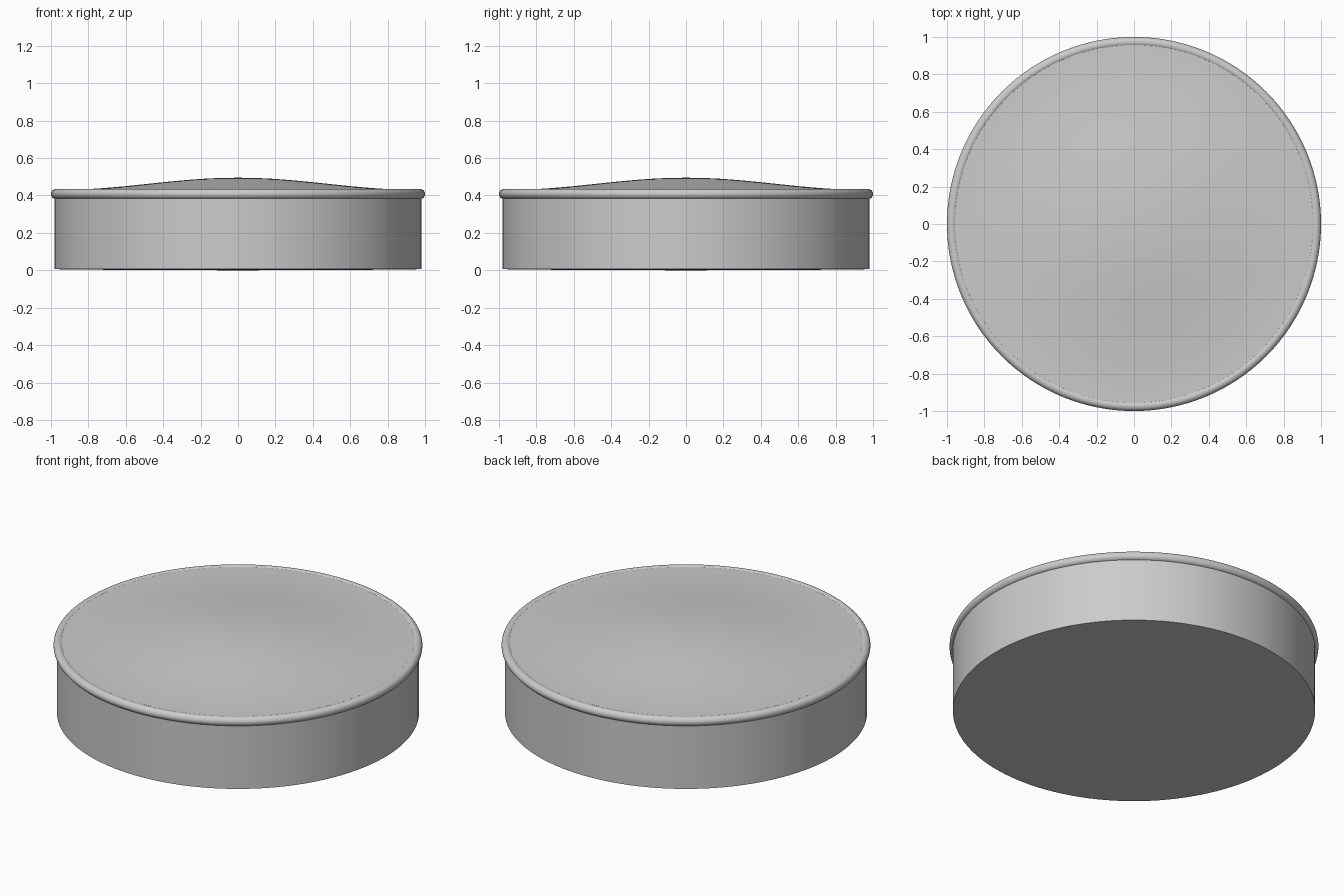
import bpy, bmesh, math

if "Cube" in bpy.data.objects:
    bpy.data.objects.remove(bpy.data.objects["Cube"])

SEGMENTS = 128


def lathe(name, profile):
    """Spin an (r, z) profile around z; points at r = 0 become poles."""
    bm = bmesh.new()
    verts = [bm.verts.new((r, 0, z)) for r, z in profile]
    edges = [bm.edges.new(pair) for pair in zip(verts, verts[1:])]
    bmesh.ops.spin(bm, geom=verts + edges, cent=(0, 0, 0), axis=(0, 0, 1),
                   angle=2 * math.pi, steps=SEGMENTS, use_duplicate=False)
    bmesh.ops.remove_doubles(bm, verts=bm.verts, dist=1e-5)
    bmesh.ops.recalc_face_normals(bm, faces=bm.faces)
    mesh = bpy.data.meshes.new(name)
    bm.to_mesh(mesh)
    bm.free()
    obj = bpy.data.objects.new(name, mesh)
    bpy.context.collection.objects.link(obj)
    smooth(obj)
    return obj


def smooth(obj):
    bpy.ops.object.select_all(action='DESELECT')
    obj.select_set(True)
    bpy.context.view_layer.objects.active = obj
    bpy.ops.object.shade_smooth_by_angle(angle=math.radians(35))


# Tin: barely bowed base, straight wall, gently domed lid
base = [(0, 0), (0.5, 0.001), (0.85, 0.004), (0.982, 0.006)]
dome = []
for i in range(17):
    r = 0.96 * (1 - i / 16)
    dome.append((r, 0.430 + 0.065 * (1 + math.cos(math.pi * r / 0.96)) / 2))
lathe("tin_body", base + [(0.982, 0.40)] + dome)

# Rolled rim around the lid
bpy.ops.mesh.primitive_torus_add(major_radius=0.973, minor_radius=0.027,
                                 major_segments=SEGMENTS, minor_segments=20,
                                 location=(0, 0, 0.408))
rim = bpy.context.object
rim.name = "rolled_rim"
smooth(rim)
